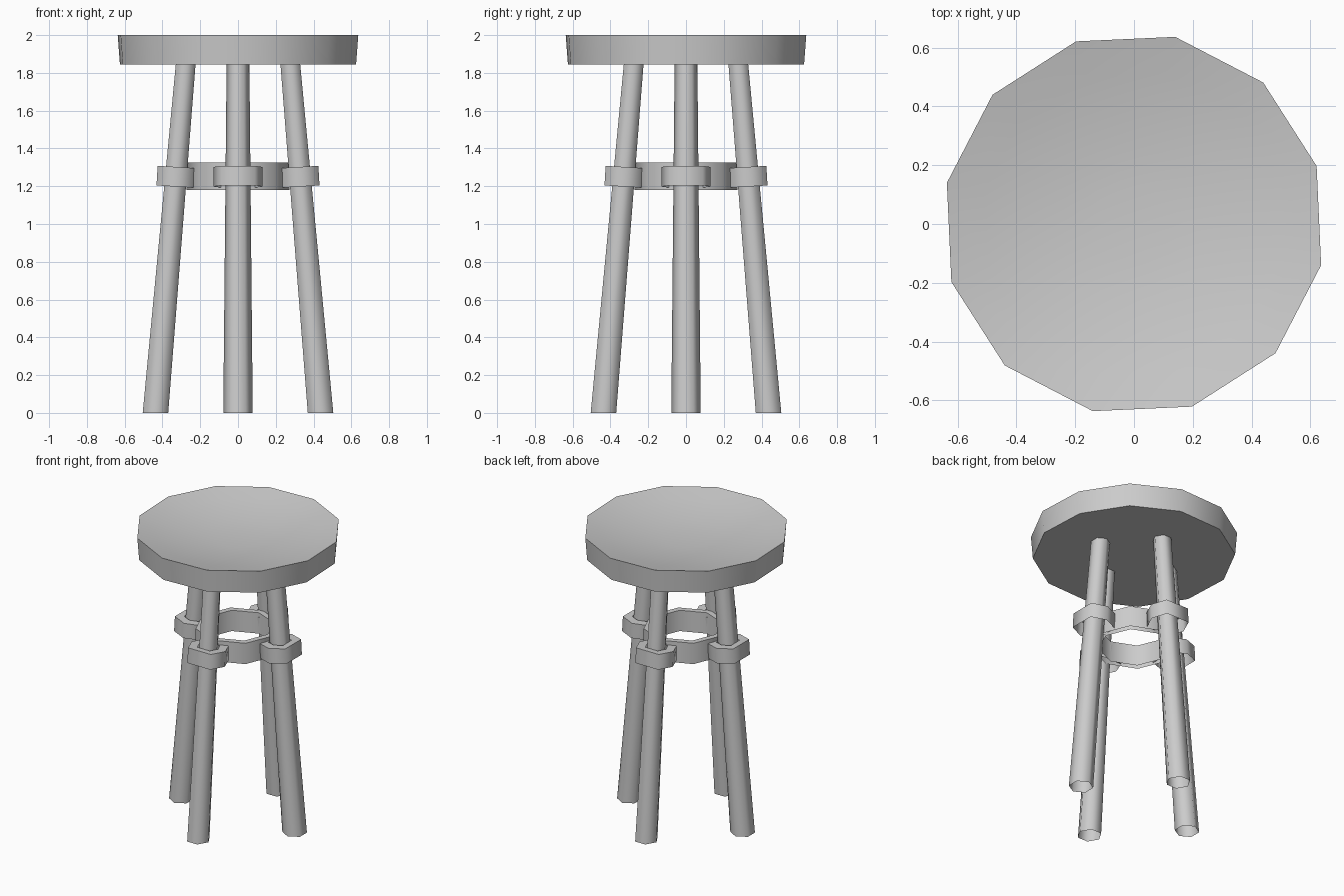
import bpy
import bmesh
from math import cos, sin, pi, radians
from mathutils import Matrix, Vector

cube = bpy.data.objects.get("Cube")
if cube:
    bpy.data.objects.remove(cube, do_unlink=True)

grey = bpy.data.materials.new("plain grey")
grey.use_nodes = True
colour = (0.6, 0.6, 0.6, 1)
grey.diffuse_color = colour
grey.node_tree.nodes["Principled BSDF"].inputs["Base Color"].default_value = colour


def polygon(sides, start=0.0):
    """Unit outline of a regular polygon."""
    angles = [start + 2 * pi * i / sides for i in range(sides)]
    return [(cos(a), sin(a)) for a in angles]


def loft(name, outline, profile, smooth, caps=False):
    """Join scaled copies of an outline along a (scale, height) profile."""
    bm = bmesh.new()
    rings = [[bm.verts.new((s * x, s * y, z)) for x, y in outline] for s, z in profile]
    count = len(outline)
    for low, high in zip(rings, rings[1:]):
        for i in range(count):
            j = (i + 1) % count
            bm.faces.new((low[i], low[j], high[j], high[i]))
    if caps:
        bm.faces.new(rings[0][::-1])
        bm.faces.new(rings[-1])
    mesh = bpy.data.meshes.new(name)
    bm.to_mesh(mesh)
    bm.free()
    mesh.materials.append(grey)
    obj = bpy.data.objects.new(name, mesh)
    bpy.context.collection.objects.link(obj)
    bpy.ops.object.select_all(action="DESELECT")
    obj.select_set(True)
    bpy.context.view_layer.objects.active = obj
    bpy.ops.object.shade_smooth_by_angle(angle=radians(smooth))
    return obj


# Twelve-sided seat with a dished top
dish = [(0.652 * t, 1.92 + 0.08 * t * t) for t in (1, 0.8, 0.6, 0.4, 0.2)]
loft("seat", polygon(12, radians(17.6)), [(0.64, 1.845)] + dish, 40, caps=True)

# Central brace ring, open underneath
ring = [(0.272, 1.18), (0.272, 1.325), (0.23, 1.325), (0.23, 1.18)]
loft("brace_ring", polygon(8), ring, 65)

# Four splayed hexagonal legs, each with a wide six-sided collar
foot, top, height = 0.437, 0.274, 1.88
lean = (top - foot) / height
collar_z = 1.25
clip = [(0.1, -0.088), (0.1, 0.088), (0, 0.13),
        (-0.1, 0.088), (-0.1, -0.088), (0, -0.13)]
for i, side in enumerate(("left", "back", "right", "front")):
    turn = Matrix.Rotation(i * pi / 2, 4, "Z")

    leg = loft(side + "_leg", polygon(6, pi / 6), [(0.078, 0), (0.06, height)], 65)
    shear = Matrix.Identity(4)
    shear[0][2] = lean
    shear[0][3] = foot
    leg.data.transform(turn @ shear)

    sleeve = [(1, -0.052), (1, 0.052), (0.55, 0.052)]
    collar = loft(side + "_collar", clip, sleeve, 75)
    tilt = Matrix.Rotation(lean * 0.7, 4, "Y")
    place = Matrix.Translation(Vector((foot + lean * collar_z, 0, collar_z)))
    collar.data.transform(turn @ place @ tilt)
